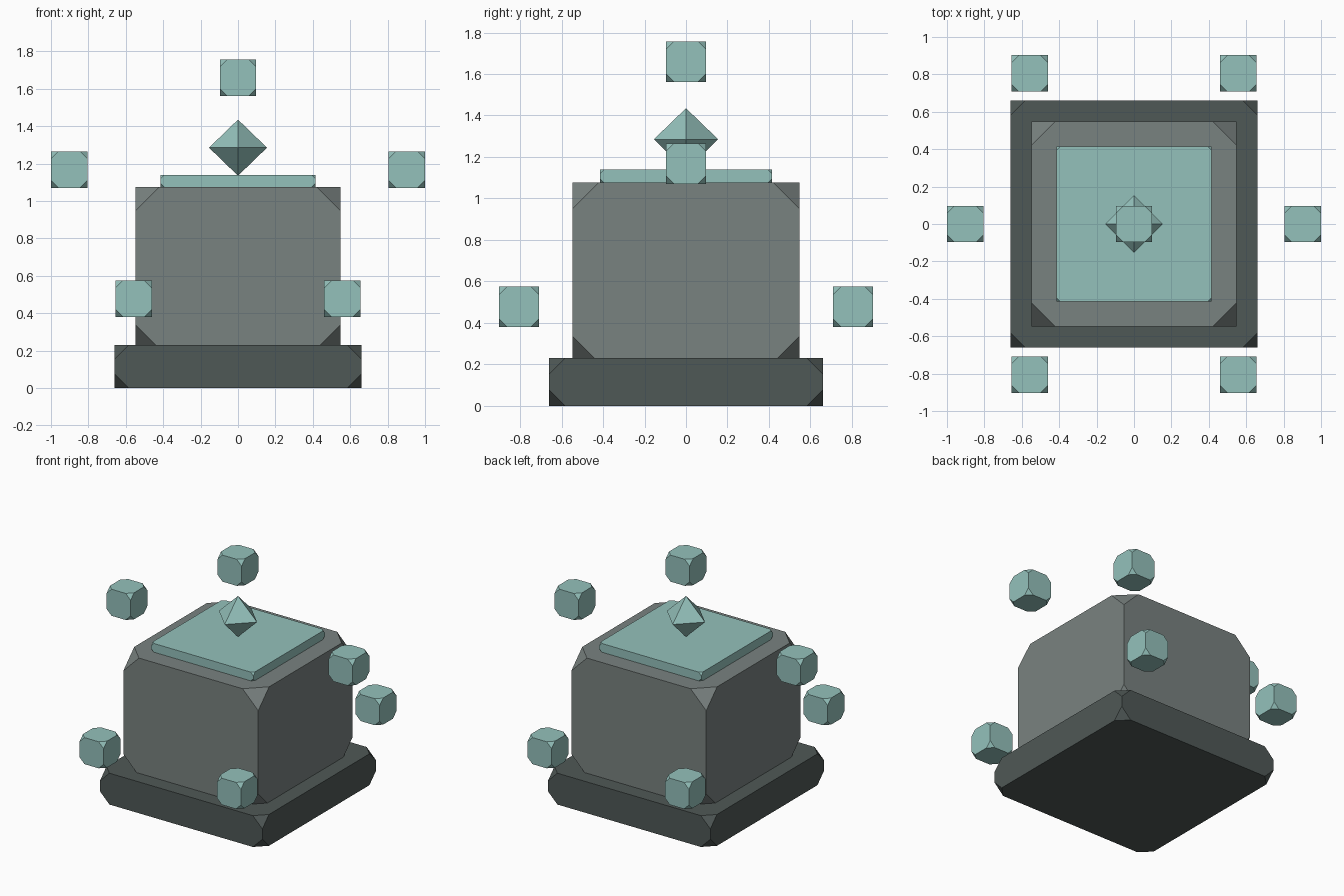
import bpy
import bmesh
from itertools import product
from mathutils import Vector

if "Cube" in bpy.data.objects:
    bpy.data.objects.remove(bpy.data.objects["Cube"], do_unlink=True)


def make_material(name, srgb):
    linear = [(c / 255 + 0.055) ** 2.4 / 1.055 ** 2.4 for c in srgb]
    mat = bpy.data.materials.new(name)
    mat.use_nodes = True
    mat.diffuse_color = (*linear, 1)
    mat.node_tree.nodes["Principled BSDF"].inputs["Base Color"].default_value = (*linear, 1)
    return mat


teal = make_material("pale teal", (148, 193, 187))
grey = make_material("stone grey", (121, 130, 128))
dark = make_material("dark slate", (79, 88, 86))


def hull_object(name, points, location, mat):
    """Flat-faced convex solid around the given points."""
    bm = bmesh.new()
    for p in points:
        bm.verts.new(p)
    bmesh.ops.convex_hull(bm, input=bm.verts[:])
    bmesh.ops.dissolve_limit(bm, angle_limit=0.01, verts=bm.verts[:], edges=bm.edges[:])
    bmesh.ops.recalc_face_normals(bm, faces=bm.faces[:])
    mesh = bpy.data.meshes.new(name)
    bm.to_mesh(mesh)
    bm.free()
    mesh.materials.append(mat)
    obj = bpy.data.objects.new(name, mesh)
    obj.location = location
    bpy.context.collection.objects.link(obj)
    return obj


def clipped_box(name, width, bottom, top, cut, mat, x=0, y=0):
    """Square box whose eight corners are cut off."""
    half = Vector((width / 2, width / 2, (top - bottom) / 2))
    points = []
    for signs in product((-1, 1), repeat=3):
        for axis in range(3):
            p = Vector(s * h for s, h in zip(signs, half))
            p[axis] -= signs[axis] * cut
            points.append(p)
    return hull_object(name, points, (x, y, (bottom + top) / 2), mat)


# Pedestal
clipped_box("base", 1.32, 0, 0.23, 0.077, dark)
clipped_box("body", 1.096, 0.21, 1.076, 0.127, grey)
clipped_box("top_plate", 0.83, 1.074, 1.14, 0.022, teal)

# Floating crystal
r, h = 0.155, 0.15
crystal_points = [(r, 0, 0), (-r, 0, 0), (0, r, 0), (0, -r, 0), (0, 0, h), (0, 0, -h)]
hull_object("crystal", crystal_points, (0, 0, 1.285), teal)


# Floating blocks
def floating_block(name, x, y, z):
    size = 0.195
    clipped_box(name, size, z - size / 2, z + size / 2, 0.04, teal, x, y)


floating_block("upper_block", 0, 0, 1.66)
for side, sx in (("left", 1), ("right", -1)):
    floating_block(side + "_block", sx * 0.902, 0, 1.168)
    for end, sy in (("front", -1), ("back", 1)):
        floating_block(end + "_" + side + "_block", sx * 0.558, sy * 0.805, 0.478)
